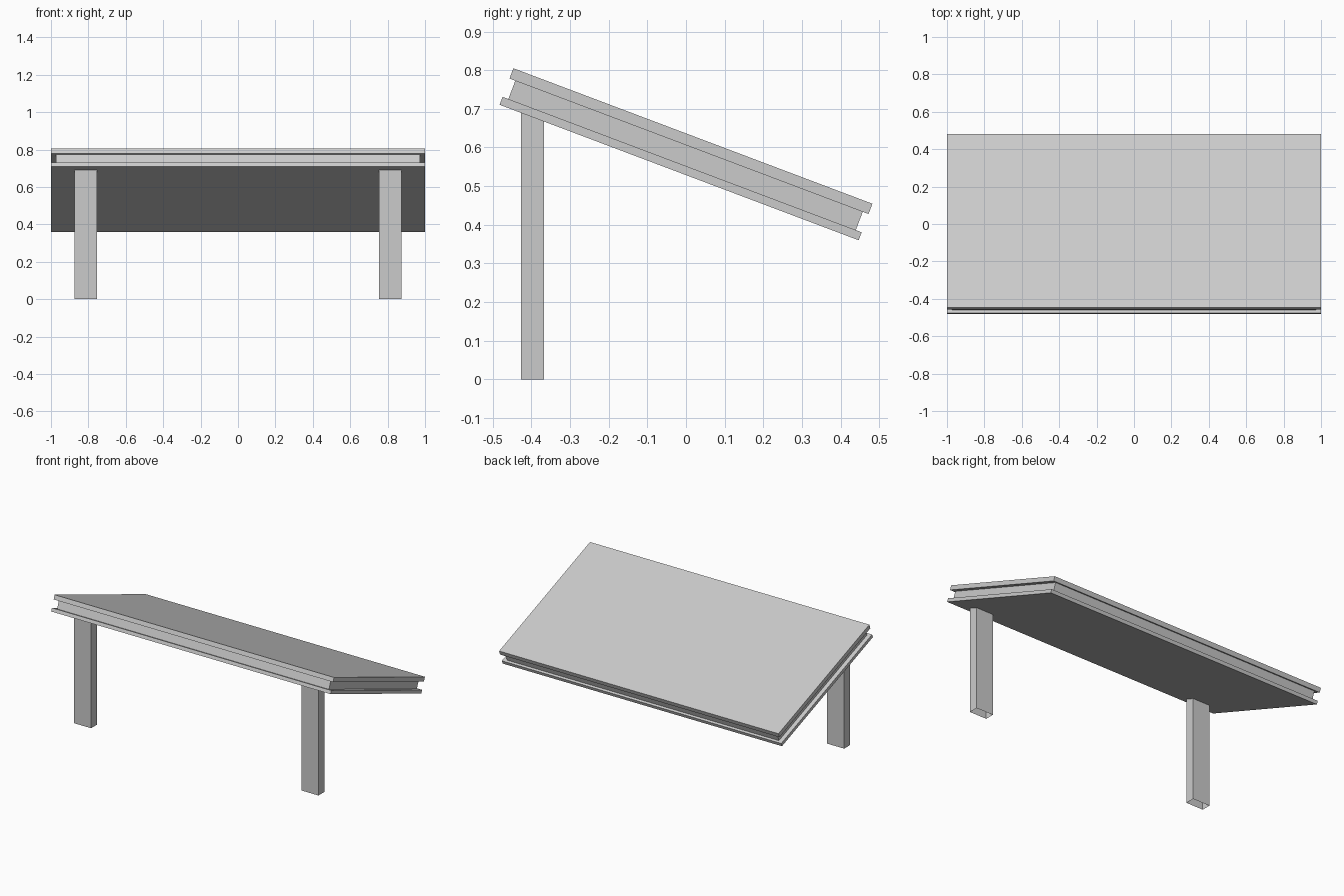
import bpy, bmesh, math
from mathutils import Matrix

if "Cube" in bpy.data.objects:
    bpy.data.objects.remove(bpy.data.objects["Cube"])

TILT = Matrix.Translation((0, 0, 0.5825)) @ Matrix.Rotation(math.radians(-20.67), 4, 'X')


def box(name, lo, hi, matrix=Matrix(), open_bottom=False):
    bm = bmesh.new()
    bmesh.ops.create_cube(bm, size=1)
    for v in bm.verts:
        v.co = [(a + b) / 2 + c * (b - a) for a, b, c in zip(lo, hi, v.co)]
    if open_bottom:
        bm.normal_update()
        down = [f for f in bm.faces if f.normal.z < -0.9]
        bmesh.ops.delete(bm, geom=down, context='FACES_ONLY')
    bm.transform(matrix)
    mesh = bpy.data.meshes.new(name)
    bm.to_mesh(mesh)
    bm.free()
    obj = bpy.data.objects.new(name, mesh)
    bpy.context.collection.objects.link(obj)
    return obj


# Tilted top: two slabs with a recessed core between them
half = 0.4965
box("top_slab", (-1, -half, 0.022), (1, half, 0.0505), TILT)
box("recessed_core", (-0.973, -half + 0.016, -0.0285), (0.973, half - 0.016, 0.022), TILT)
box("bottom_slab", (-1, -half, -0.0505), (1, half, -0.0285), TILT)

# Two front legs, open underneath, reaching into the bottom slab
for side, x in (("left", -0.814), ("right", 0.814)):
    box(side + "_leg", (x - 0.061, -0.427, 0), (x + 0.061, -0.367, 0.69), open_bottom=True)
